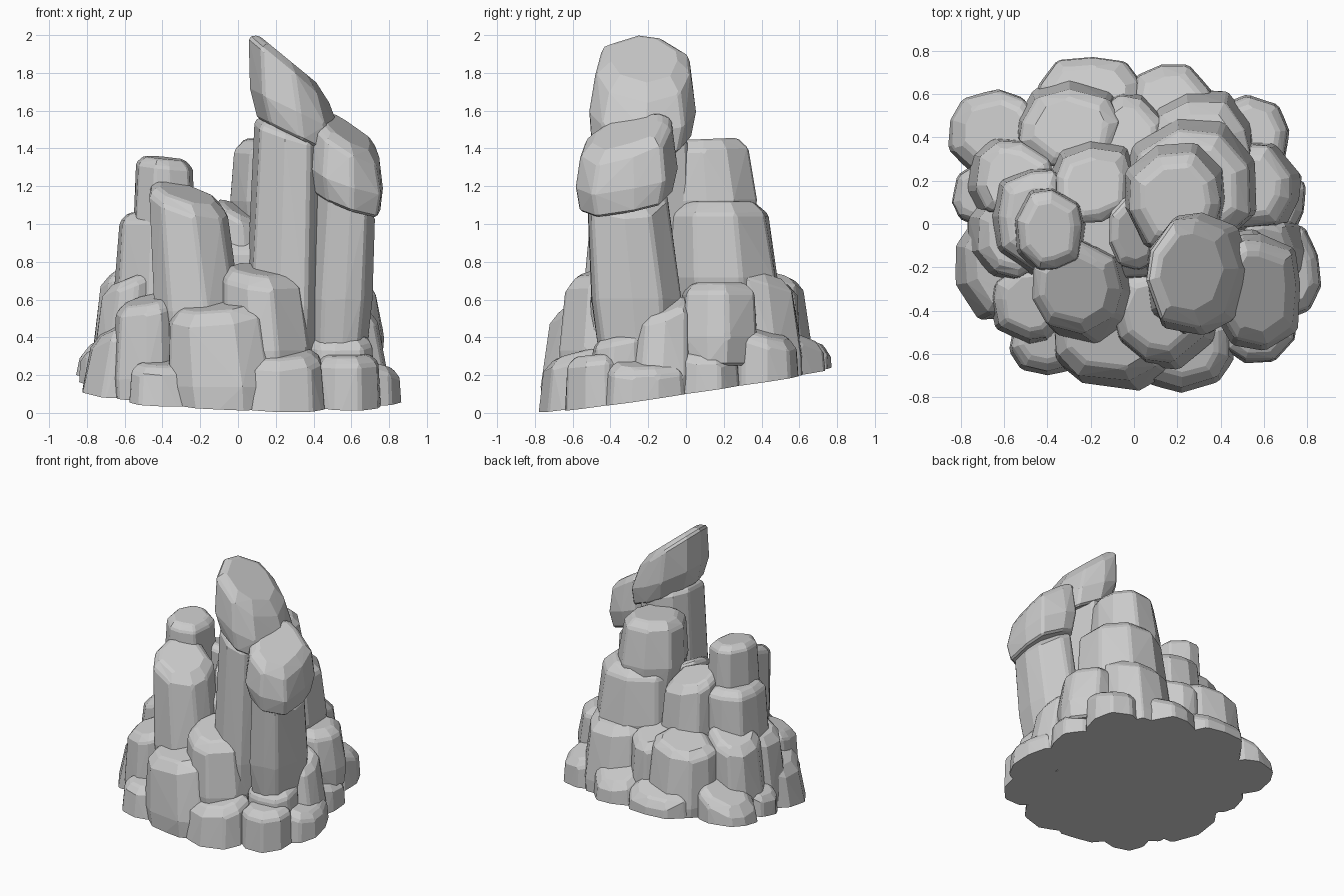
import bpy
import bmesh
import math
import random
from mathutils import Vector

cube = bpy.data.objects.get("Cube")
if cube:
    bpy.data.objects.remove(cube, do_unlink=True)

random.seed(7)

# One plain stone colour
stone = bpy.data.materials.new("grey_stone")
stone.use_nodes = True
stone_colour = (.6, .6, .6, 1)
stone.diffuse_color = stone_colour
stone.node_tree.nodes["Principled BSDF"].inputs["Base Color"].default_value = stone_colour

# The whole cluster is sliced by one gently tilted ground plane
ground_point = Vector((0, -.78, .01))
ground_normal = Vector((.03, -.145, 1)).normalized()


def rock(name, centre, radius, height, slope=(0, 0), lean=(0, 0), under=.6, shoulder=.96, crown=.7):
    """Faceted boulder: a jittered, chamfered prism with a sloping top."""
    sides = 9
    bottom, top = height
    chamfer = .26 * min(radius)
    rings = [
        (bottom, .95, under),
        (bottom + .35 * (top - bottom), 1.06, under),
        (top - chamfer, shoulder, 1),
        (top, crown, 1),
    ]
    phase = random.uniform(0, math.tau)
    wobble = [(random.uniform(-.16, .16), random.uniform(.96, 1.07)) for _ in range(sides)]
    bm = bmesh.new()
    for level, scale, tilt in rings:
        rise = (level - bottom) / (top - bottom) - .5
        for i, (turn, stretch) in enumerate(wobble):
            angle = phase + math.tau * i / sides + turn
            size = scale * stretch * random.uniform(.97, 1.03)
            # Slightly squared outline, so neighbours pack like blocks
            c, s = math.cos(angle), math.sin(angle)
            size *= (abs(c) ** 3 + abs(s) ** 3) ** (-1 / 5)
            dx, dy = c * size * radius[0], s * size * radius[1]
            dz = tilt * (slope[0] * dx + slope[1] * dy)
            bm.verts.new((centre[0] + dx + lean[0] * rise,
                          centre[1] + dy + lean[1] * rise,
                          level + dz))
    bmesh.ops.convex_hull(bm, input=bm.verts)
    loose = [v for v in bm.verts if not v.link_faces]
    bmesh.ops.delete(bm, geom=loose, context="VERTS")

    # Soften the hard corners, then trim at the ground
    sharp = [e for e in bm.edges if e.is_manifold and e.calc_face_angle() > math.radians(35)]
    bmesh.ops.bevel(bm, geom=sharp, offset=.014, segments=1, affect="EDGES", clamp_overlap=True)
    bmesh.ops.bisect_plane(bm, geom=bm.verts[:] + bm.edges[:] + bm.faces[:],
                           plane_co=ground_point, plane_no=ground_normal, clear_inner=True)
    open_edges = [e for e in bm.edges if e.is_boundary]
    if open_edges:
        bmesh.ops.holes_fill(bm, edges=open_edges)
    bmesh.ops.recalc_face_normals(bm, faces=bm.faces)

    mesh = bpy.data.meshes.new(name)
    bm.to_mesh(mesh)
    bm.free()
    mesh.materials.append(stone)
    obj = bpy.data.objects.new(name, mesh)
    bpy.context.collection.objects.link(obj)


# Hidden filling behind the boulders
rock("lower_core", centre=(-.01, -.01), radius=(.65, .57), height=(-.3, .34))
rock("middle_core", centre=(-.02, .04), radius=(.52, .42), height=(-.2, .62))
rock("upper_core", centre=(-.05, 0), radius=(.38, .27), height=(.2, .92))

# Tall spire group
rock("spire_tip", centre=(.28, -.23), radius=(.22, .26), height=(1.46, 1.88), slope=(-.82, 0),
     lean=(-.05, .02), shoulder=.93, crown=.66)
rock("spire_column", centre=(.26, -.24), radius=(.19, .26), height=(.1, 1.53), slope=(-.3, .1), lean=(.04, 0))
rock("shoulder_block", centre=(.57, -.31), radius=(.19, .25), height=(1.12, 1.5), slope=(-.6, .3))
rock("shoulder_column", centre=(.54, -.28), radius=(.18, .23), height=(.3, 1.17), slope=(-.6, 0), lean=(.05, -.07), under=0)

# Stepped stack behind the spire
rock("rear_stack_top", centre=(.19, .13), radius=(.22, .23), height=(.95, 1.45), slope=(0, .04), lean=(0, -.04))
rock("rear_stack_middle", centre=(.26, .19), radius=(.3, .26), height=(.5, 1.12), lean=(0, -.04))
rock("rear_stack_side", centre=(.54, .17), radius=(.22, .2), height=(.25, .69), lean=(-.04, 0))
rock("rear_stack_back", centre=(.3, .4), radius=(.23, .2), height=(.1, .75), slope=(0, -.3), lean=(0, -.06))

# Left column group
rock("left_front_column", centre=(-.23, -.31), radius=(.22, .21), height=(.2, 1.17), slope=(-.28, .3), lean=(-.1, .04), under=0)
rock("left_tall_column", centre=(-.39, -.03), radius=(.16, .19), height=(.7, 1.35), slope=(-.1, .05))
rock("left_outer_column", centre=(-.46, .02), radius=(.19, .23), height=(.3, 1.06), lean=(.02, 0))
rock("left_rear_column", centre=(-.19, .2), radius=(.19, .18), height=(.4, 1.1), slope=(-.15, -.3), lean=(0, -.04))
rock("centre_wedge", centre=(.02, -.04), radius=(.12, .18), height=(.3, 1.08), slope=(-.5, .2), lean=(-.04, 0))

# Middle tier
rock("front_boulder", centre=(-.08, -.51), radius=(.28, .24), height=(-.1, .58), slope=(.1, .25), lean=(-.06, .03), under=0)
rock("front_upper_boulder", centre=(.14, -.42), radius=(.23, .23), height=(.1, .76), slope=(-.1, .2), lean=(-.04, .02), under=0)
rock("left_front_boulder", centre=(-.48, -.36), radius=(.17, .18), height=(0, .6), slope=(.2, .2))
rock("left_boulder", centre=(-.59, -.05), radius=(.17, .2), height=(.1, .72), slope=(.4, 0), lean=(.06, 0))
rock("left_rear_boulder", centre=(-.57, .21), radius=(.19, .18), height=(.1, .76), slope=(.3, -.2), lean=(.04, 0))
rock("rear_boulder", centre=(-.3, .46), radius=(.23, .18), height=(.1, .73), slope=(.1, -.2), lean=(0, -.04))
rock("rear_centre_boulder", centre=(-.02, .4), radius=(.17, .19), height=(.1, .72), slope=(0, -.3))
rock("right_boulder", centre=(.64, -.13), radius=(.14, .15), height=(0, .57), slope=(-.4, .3), lean=(-.08, .03))

# Ring of base stones, listed round the foot
rock("base_front_left", centre=(-.4, -.54), radius=(.17, .16), height=(-.2, .27), slope=(0, .2), lean=(0, .03))
rock("base_front", centre=(.23, -.57), radius=(.21, .2), height=(-.3, .32), slope=(.05, .25), lean=(0, .03))
rock("base_front_right", centre=(.57, -.46), radius=(.17, .18), height=(-.3, .31), slope=(0, .1))
rock("base_right_front", centre=(.71, -.22), radius=(.15, .22), height=(-.2, .27), slope=(-.3, 0))
rock("base_right", centre=(.63, .1), radius=(.16, .18), height=(-.2, .34), slope=(-.3, 0))
rock("base_right_rear", centre=(.54, .42), radius=(.17, .18), height=(-.2, .43), slope=(-.2, -.3), under=0)
rock("base_rear_right", centre=(.18, .56), radius=(.19, .18), height=(-.2, .43), slope=(0, -.4), under=0)
rock("base_rear", centre=(-.21, .6), radius=(.24, .18), height=(-.2, .41), slope=(0, -.4), under=0)
rock("base_rear_left", centre=(-.66, .41), radius=(.21, .21), height=(-.2, .42), slope=(.4, -.1), lean=(.06, 0), under=0)
rock("base_left", centre=(-.72, .13), radius=(.12, .14), height=(-.2, .36), slope=(.5, 0), under=0)
rock("base_left_front", centre=(-.65, -.2), radius=(.17, .23), height=(-.2, .48), slope=(.6, .1), lean=(.08, 0), under=0)
rock("base_saddle_stone", centre=(.53, -.35), radius=(.2, .15), height=(-.1, .41), slope=(0, .2))
